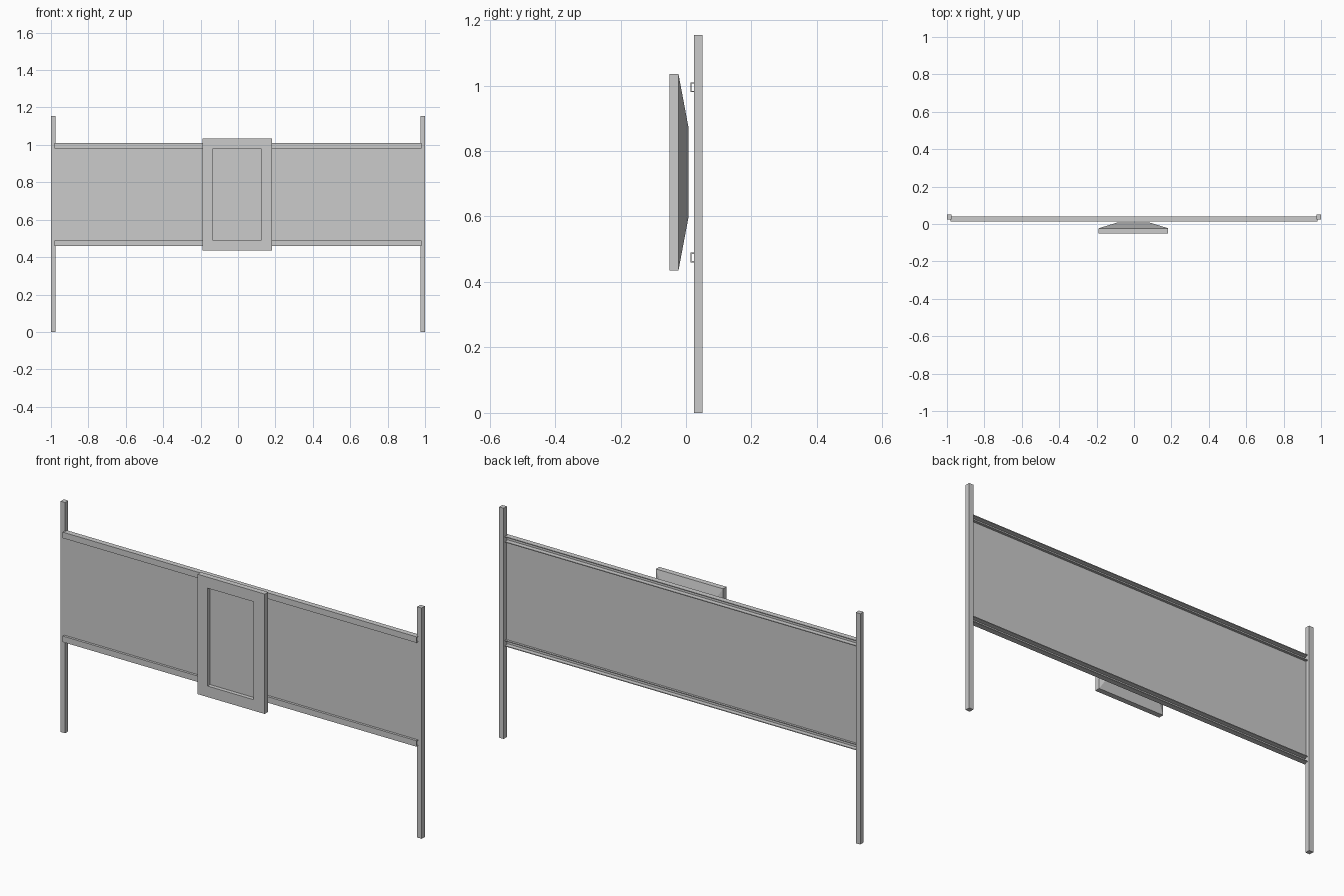
import bpy

if "Cube" in bpy.data.objects:
    bpy.data.objects.remove(bpy.data.objects["Cube"])


def mesh_object(name, verts, faces):
    mesh = bpy.data.meshes.new(name)
    mesh.from_pydata(verts, [], faces)
    obj = bpy.data.objects.new(name, mesh)
    bpy.context.collection.objects.link(obj)
    return obj


def box(name, x0, x1, y0, y1, z0, z1):
    bpy.ops.mesh.primitive_cube_add(
        size=1, location=((x0 + x1) / 2, (y0 + y1) / 2, (z0 + z1) / 2))
    obj = bpy.context.object
    obj.name = name
    obj.scale = (x1 - x0, y1 - y0, z1 - z0)
    return obj


def channel(name, half, y0, y1, z0, z1, t):
    # C-shaped rail, open towards the back
    prof = [(y0, z0), (y1, z0), (y1, z0 + t), (y0 + t, z0 + t),
            (y0 + t, z1 - t), (y1, z1 - t), (y1, z1), (y0, z1)]
    n = len(prof)
    verts = [(x, y, z) for x in (-half, half) for y, z in prof]
    faces = [(i, (i + 1) % n, (i + 1) % n + n, i + n) for i in range(n)]
    # end caps split into web and two flanges
    for o in (0, n):
        faces += [tuple(o + i for i in f) for f in ((0, 1, 2, 3), (0, 3, 4, 7), (4, 5, 6, 7))]
    obj = mesh_object(name, verts, faces)
    import bmesh
    bm = bmesh.new()
    bm.from_mesh(obj.data)
    bmesh.ops.recalc_face_normals(bm, faces=bm.faces)
    bm.to_mesh(obj.data)
    bm.free()


# posts
for side, name in ((-1, "left_post"), (1, "right_post")):
    xs = sorted((side * 0.975, side * 1.0))
    box(name, *xs, 0.025, 0.05, 0, 1.155)

# rails and the thin panel between them
channel("bottom_rail", 0.98, 0.013, 0.04, 0.46, 0.49, 0.004)
channel("top_rail", 0.98, 0.013, 0.04, 0.98, 1.01, 0.004)
box("panel", -0.978, 0.978, 0.025, 0.029, 0.488, 0.982)


# control box: recessed front frame with a tapered back
def ring(xc, zc, hx, hz, y):
    return [(xc - hx, y, zc - hz), (xc + hx, y, zc - hz),
            (xc + hx, y, zc + hz), (xc - hx, y, zc + hz)]


rings = [(-0.006, 0.128, 0.245, -0.03),   # recess floor
         (-0.006, 0.128, 0.245, -0.05),   # recess rim
         (-0.003, 0.186, 0.30, -0.05),    # outer front edge
         (-0.003, 0.186, 0.30, -0.023),   # outer back edge
         (-0.003, 0.085, 0.135, 0.008)]   # tapered back
verts = [v for xc, hx, hz, y in rings for v in ring(xc, 0.735, hx, hz, y)]
faces = [(0, 1, 2, 3), (19, 18, 17, 16)]
for r in range(4):
    for i in range(4):
        j = (i + 1) % 4
        faces.append((r * 4 + i, r * 4 + 4 + i, r * 4 + 4 + j, r * 4 + j))
mesh_object("control_box", verts, faces)
